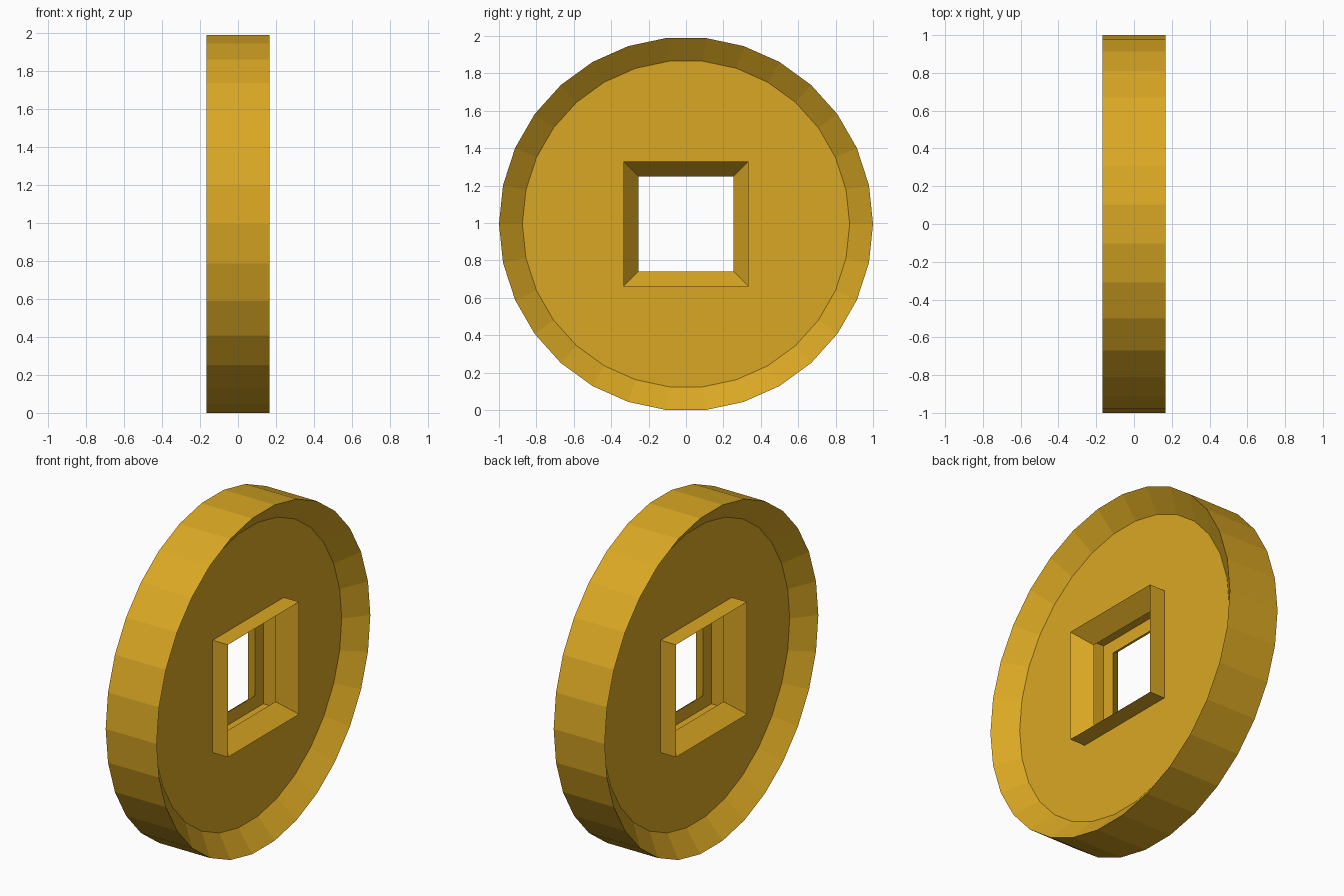
import bpy, bmesh, math

cube = bpy.data.objects.get("Cube")
if cube:
    bpy.data.objects.remove(cube, do_unlink=True)

SIDES = 30
FACE, EDGE = 0.067, 0.167        # half thickness of the web and of the rim
OUTER, INNER = 1.0, 0.875        # rim radii
HOLE, LIP = 0.333, 0.255         # half widths of the square hole and its lips
CENTRE = math.cos(math.pi / SIDES)

gold = bpy.data.materials.new("gold")
gold.use_nodes = True
colour = (0.70, 0.39, 0.017, 1)
gold.diffuse_color = colour
gold.node_tree.nodes["Principled BSDF"].inputs["Base Color"].default_value = colour


def circle(bm, radius, x):
    angles = [math.tau * i / SIDES for i in range(SIDES)]
    return [bm.verts.new((x, radius * math.cos(a), radius * math.sin(a))) for a in angles]


def square(bm, half, x):
    corners = ((1, 1), (-1, 1), (-1, -1), (1, -1))
    return [bm.verts.new((x, half * y, half * z)) for y, z in corners]


def skin(bm, loops, closed=False):
    """Join consecutive loops of equal length with quads."""
    following = loops[1:] + loops[:1] if closed else loops[1:]
    for a, b in zip(loops, following):
        n = len(a)
        for i in range(n):
            j = (i + 1) % n
            bm.faces.new((a[i], a[j], b[j], b[i]))


def loop_edges(bm, loop):
    return [bm.edges.get((loop[i - 1], loop[i])) for i in range(len(loop))]


def finish(bm, name):
    bmesh.ops.recalc_face_normals(bm, faces=bm.faces)
    mesh = bpy.data.meshes.new(name)
    bm.to_mesh(mesh)
    bm.free()
    mesh.materials.append(gold)
    obj = bpy.data.objects.new(name, mesh)
    obj.location.z = CENTRE
    bpy.context.collection.objects.link(obj)


# Disc with sloped rim on both sides and a square hole through the web
bm = bmesh.new()
rim = [circle(bm, r, x) for r, x in
       ((INNER, FACE), (OUTER, EDGE), (OUTER, -EDGE), (INNER, -FACE))]
hole = [square(bm, HOLE, x) for x in (FACE, -FACE)]
skin(bm, rim)
skin(bm, hole)
for outer, inner in ((rim[0], hole[0]), (rim[-1], hole[-1])):
    bmesh.ops.triangle_fill(bm, use_beauty=True,
                            edges=loop_edges(bm, outer) + loop_edges(bm, inner))
finish(bm, "coin_disc")

# Raised wedge-shaped lip around the hole on each side
for name, side in (("left_hole_lip", 1), ("right_hole_lip", -1)):
    bm = bmesh.new()
    section = ((HOLE, FACE), (HOLE, EDGE), (LIP, FACE))
    skin(bm, [square(bm, half, side * x) for half, x in section], closed=True)
    finish(bm, name)
